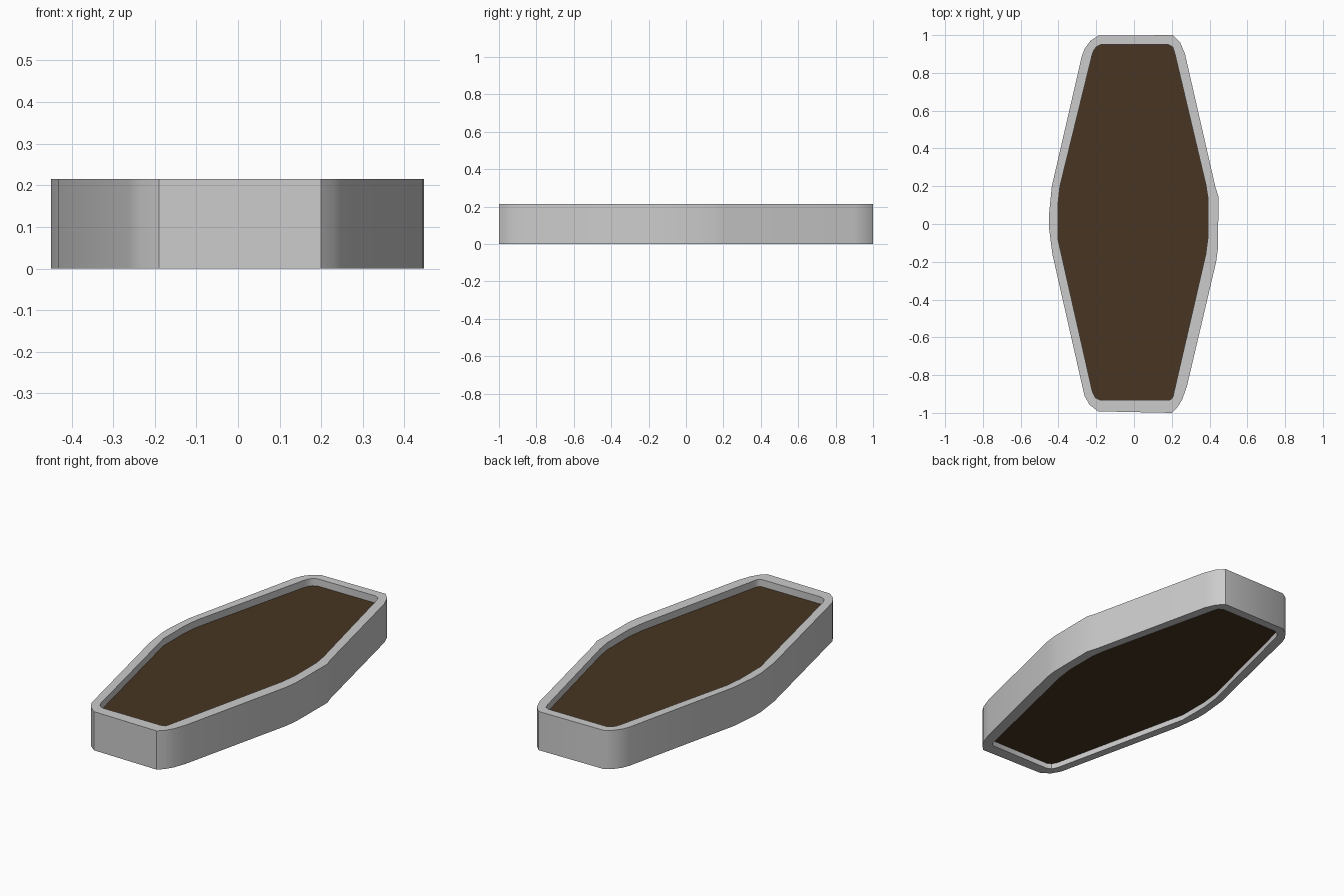
import bpy, bmesh, math

if "Cube" in bpy.data.objects:
    bpy.data.objects.remove(bpy.data.objects["Cube"])

H = 0.215  # rim height

# Outlines, clockwise from the back left; slightly uneven like a hand-cut frame
outer = [(-.19, .997), (.207, 1), (.245, .96), (.27, .9), (.43, .2), (.447, .145),
         (.445, -.125), (.435, -.2), (.28, -.86), (.255, -.93), (.23, -.97), (.2, -1),
         (-.19, -.992), (-.235, -.957), (-.262, -.91), (-.432, -.16), (-.45, -.02),
         (-.45, .05), (-.435, .2), (-.276, .89), (-.26, .93), (-.23, .97)]
inner = [(-.175, .95), (.18, .95), (.205, .937), (.217, .9), (.38, .21), (.393, .13),
         (.393, -.06), (.38, -.16), (.213, -.885), (.208, -.91), (.2, -.925), (.187, -.932),
         (-.18, -.932), (-.205, -.92), (-.22, -.89), (-.387, -.15), (-.403, -.08),
         (-.403, .1), (-.392, .2), (-.222, .895), (-.214, .918), (-.2, .937)]


def finish(name, bm):
    bmesh.ops.recalc_face_normals(bm, faces=bm.faces)
    me = bpy.data.meshes.new(name)
    bm.to_mesh(me)
    bm.free()
    ob = bpy.data.objects.new(name, me)
    bpy.context.collection.objects.link(ob)
    bpy.ops.object.select_all(action='DESELECT')
    ob.select_set(True)
    bpy.context.view_layer.objects.active = ob
    bpy.ops.object.shade_smooth_by_angle(angle=math.radians(35))
    return ob


def ring(bm, pts, z):
    return [bm.verts.new((x, y, z)) for x, y in pts]


def bridge(bm, a, b):
    n = len(a)
    for i in range(n):
        j = (i + 1) % n
        bm.faces.new((a[i], a[j], b[j], b[i]))


# Hollow border frame
bm = bmesh.new()
loops = [ring(bm, outer, 0), ring(bm, outer, H), ring(bm, inner, H), ring(bm, inner, 0)]
for k in range(4):
    bridge(bm, loops[k], loops[(k + 1) % 4])
finish("border_frame", bm)

# Brown infill slab, recessed from the top and the bottom
bm = bmesh.new()
fill = [(x * 1.01, y * 1.004) for x, y in inner]
low, high = ring(bm, fill, 0.03), ring(bm, fill, 0.175)
bridge(bm, low, high)
bm.faces.new(low)
bm.faces.new(high)
soil = finish("soil_infill", bm)
mat = bpy.data.materials.new("brown_soil")
mat.diffuse_color = (0.065, 0.036, 0.016, 1)
mat.use_nodes = True
mat.node_tree.nodes["Principled BSDF"].inputs["Base Color"].default_value = mat.diffuse_color
soil.data.materials.append(mat)
